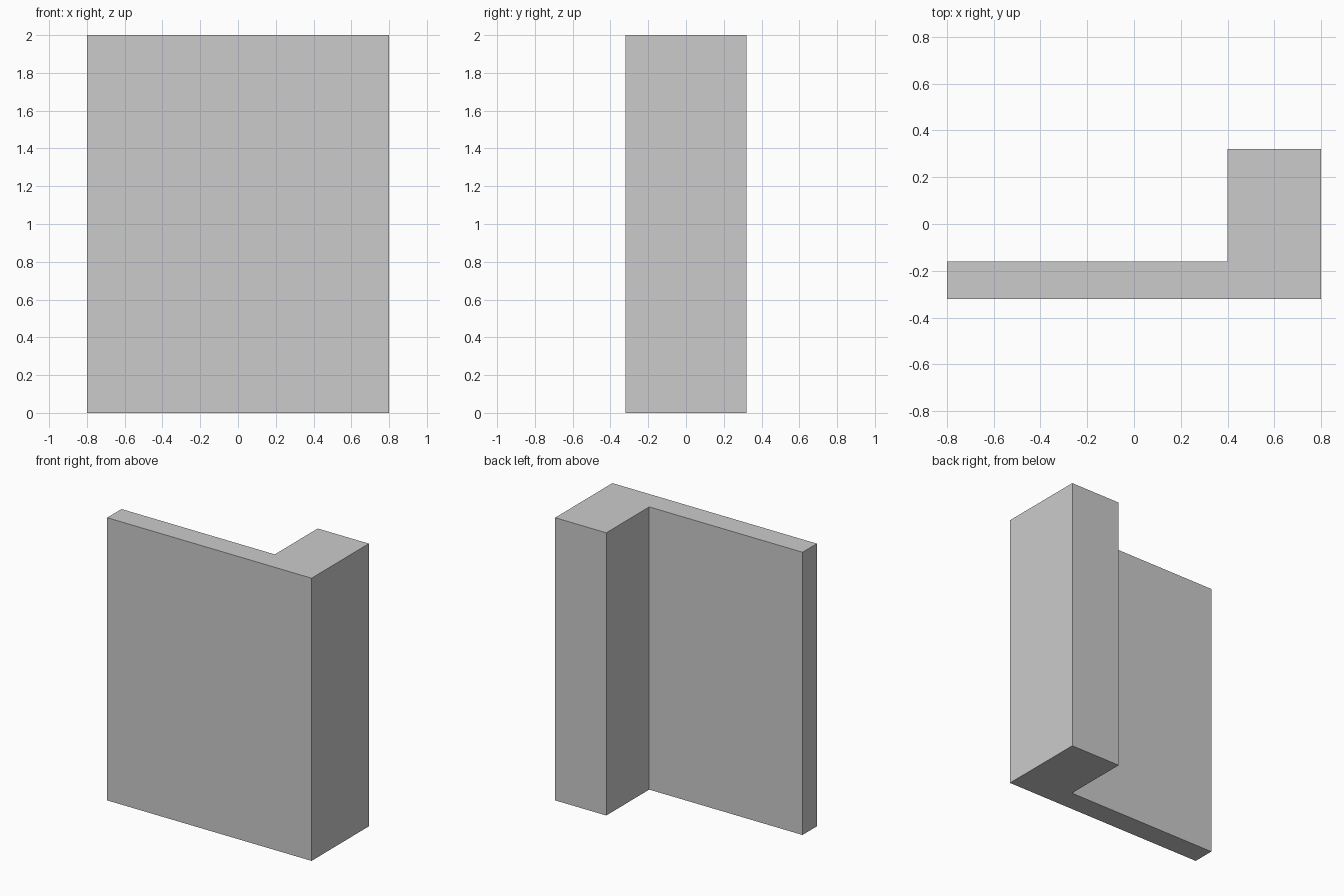
import bpy
import bmesh

if "Cube" in bpy.data.objects:
    bpy.data.objects.remove(bpy.data.objects["Cube"])

HEIGHT = 2.0

# L-shaped footprint: thin panel along the front, thick block at the right
profile = [(-0.8, -0.32), (0.8, -0.32), (0.8, 0.32),
           (0.4, 0.32), (0.4, -0.16), (-0.8, -0.16)]

# Extrude the footprint straight up
bm = bmesh.new()
base = bm.faces.new([bm.verts.new((x, y, 0)) for x, y in profile])
top = bmesh.ops.extrude_face_region(bm, geom=[base], use_keep_orig=True)
verts = [e for e in top["geom"] if isinstance(e, bmesh.types.BMVert)]
bmesh.ops.translate(bm, verts=verts, vec=(0, 0, HEIGHT))
bmesh.ops.recalc_face_normals(bm, faces=bm.faces)

mesh = bpy.data.meshes.new("corner_wall")
bm.to_mesh(mesh)
bm.free()
bpy.context.collection.objects.link(bpy.data.objects.new("corner_wall", mesh))
